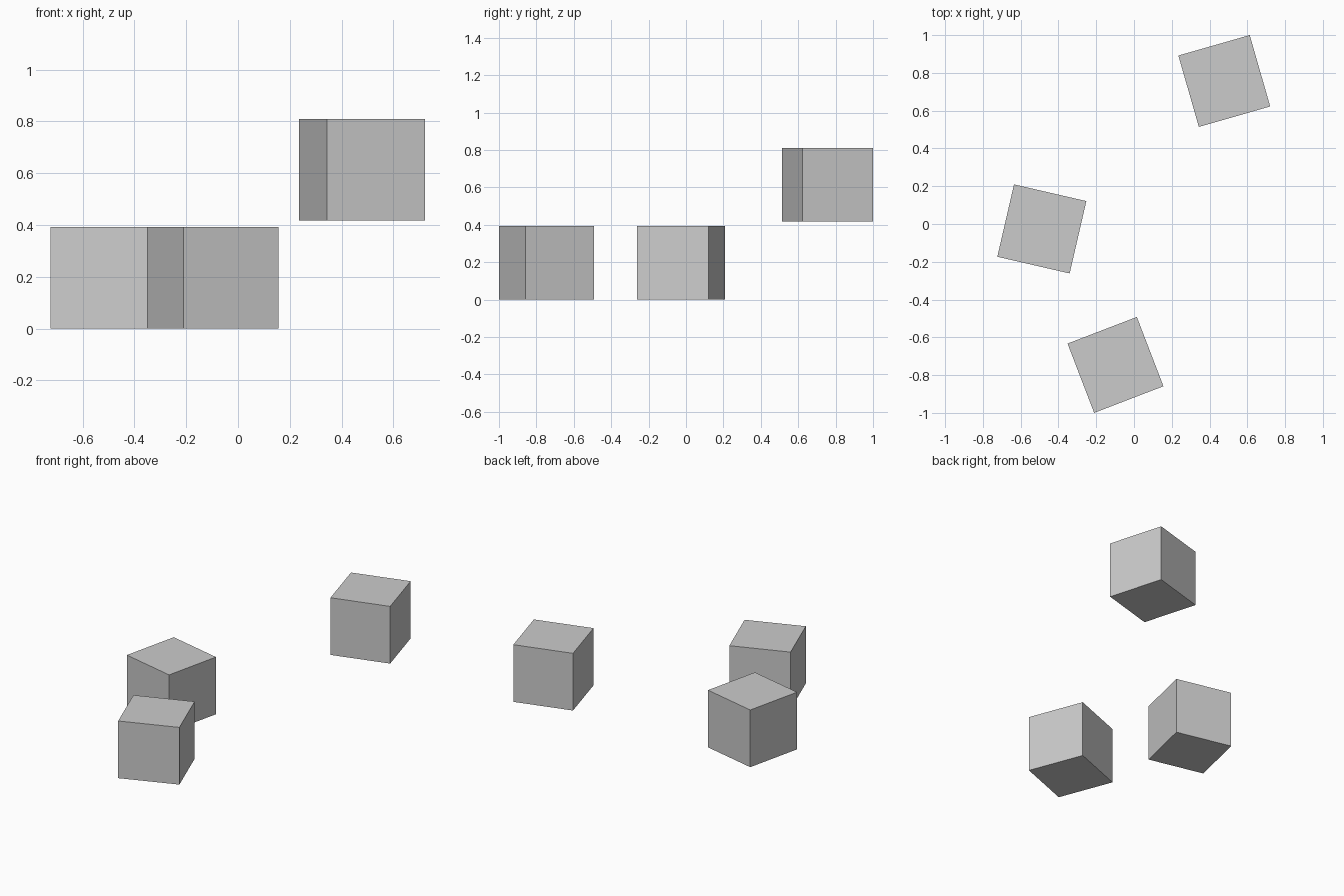
import bpy
from math import radians

default = bpy.data.objects.get("Cube")
if default:
    bpy.data.objects.remove(default, do_unlink=True)

SIDE = 0.393

# Single plain grey shared by all blocks
grey = bpy.data.materials.new("light_grey")
grey.use_nodes = True
grey.diffuse_color = (0.6, 0.6, 0.6, 1)
grey.node_tree.nodes["Principled BSDF"].inputs["Base Color"].default_value = (0.6, 0.6, 0.6, 1)


def block(name, x, y, base, turn):
    """Flat-faced cube resting at height base, turned about z."""
    bpy.ops.mesh.primitive_cube_add(
        size=SIDE, location=(x, y, base + SIDE / 2), rotation=(0, 0, radians(turn)))
    obj = bpy.context.object
    obj.name = name
    obj.data.materials.append(grey)


# Two blocks on the ground and one raised at the back
block("front_block", -0.098, -0.746, 0, 21)
block("middle_block", -0.488, -0.026, 0, -13)
block("raised_back_block", 0.478, 0.757, 0.417, 16)
